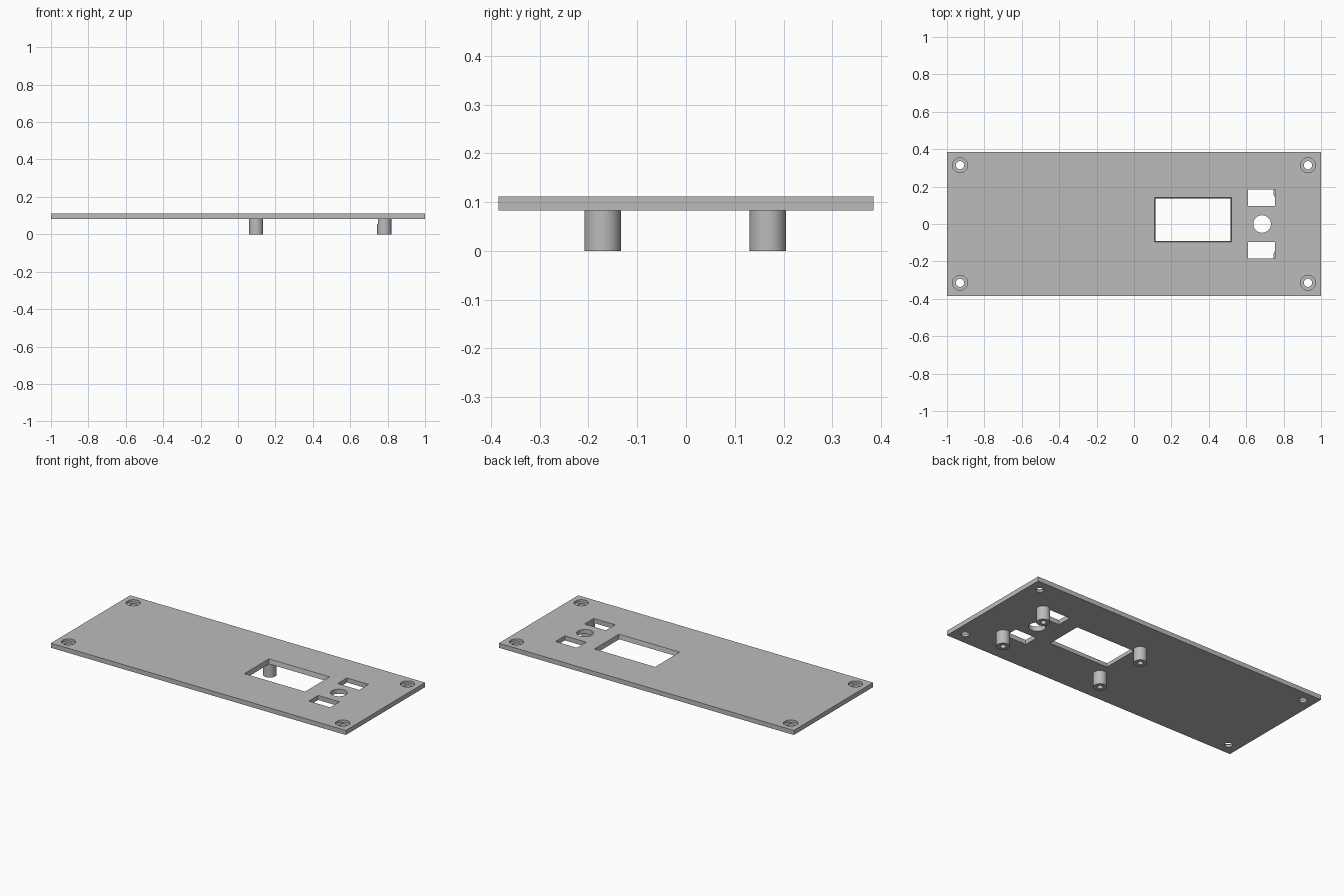
import bpy
import bmesh
from math import radians
from mathutils import Matrix

if "Cube" in bpy.data.objects:
    bpy.data.objects.remove(bpy.data.objects["Cube"], do_unlink=True)

PLATE_LOW, PLATE_TOP = 0.083, 0.111
ABOVE = 0.15

grey = bpy.data.materials.new("panel grey")
grey.use_nodes = True
grey.diffuse_color = (0.5, 0.5, 0.5, 1)
grey.node_tree.nodes["Principled BSDF"].inputs["Base Color"].default_value = (0.5, 0.5, 0.5, 1)


def finish(name, bm):
    mesh = bpy.data.meshes.new(name)
    bm.to_mesh(mesh)
    bm.free()
    mesh.materials.append(grey)
    obj = bpy.data.objects.new(name, mesh)
    bpy.context.collection.objects.link(obj)
    return obj


def box(name, x0, x1, y0, y1, z0, z1, draft=0):
    """Box between two corners; draft narrows its lower end."""
    bm = bmesh.new()
    bmesh.ops.create_cube(bm, size=1)
    for v in bm.verts:
        inset = draft if v.co.z < 0 else 0
        v.co.x = x0 + inset if v.co.x < 0 else x1 - inset
        v.co.y = y0 + inset if v.co.y < 0 else y1 - inset
        v.co.z = z0 if v.co.z < 0 else z1
    return finish(name, bm)


def cylinder(name, x, y, radius, z0, z1, sides=48):
    bm = bmesh.new()
    bmesh.ops.create_cone(bm, cap_ends=True, segments=sides, radius1=radius, radius2=radius,
                          depth=z1 - z0, matrix=Matrix.Translation((x, y, (z0 + z1) / 2)))
    return finish(name, bm)


def activate(obj):
    bpy.ops.object.select_all(action="DESELECT")
    obj.select_set(True)
    bpy.context.view_layer.objects.active = obj


def cut(obj, cutters):
    activate(obj)
    for cutter in cutters:
        cutter.hide_render = True
        mod = obj.modifiers.new("cut", "BOOLEAN")
        mod.operation = "DIFFERENCE"
        mod.solver = "EXACT"
        mod.object = cutter
        bpy.ops.object.modifier_apply(modifier=mod.name)
    bpy.ops.object.shade_smooth_by_angle(angle=radians(30))


# Face plate and its openings
plate = box("face_plate", -1, 1, -0.384, 0.384, PLATE_LOW, PLATE_TOP)
window = box("window_cutter", 0.11, 0.522, -0.096, 0.142, PLATE_LOW - 0.001, PLATE_TOP + 0.001, 0.006)
slots = [box("slot_cutter", 0.61, 0.755, y, y + 0.09, 0.055, ABOVE) for y in (-0.185, 0.095)]
button = cylinder("button_cutter", 0.685, 0, 0.047, 0.05, ABOVE)

# Counterbored screw holes in the corners
screws = []
for x in (-0.93, 0.93):
    for y in (-0.314, 0.314):
        screws.append(cylinder("counterbore_cutter", x, y, 0.04, 0.097, ABOVE))
        screws.append(cylinder("screw_cutter", x, y, 0.022, 0.05, ABOVE))
cut(plate, [window, button] + slots + screws)

# Hollow standoff posts underneath
bores = []
for side, x in (("right", 0.097), ("left", 0.782)):
    for end, y in (("front", -0.171), ("back", 0.168)):
        post = cylinder(f"{end}_{side}_post", x, y, 0.0375, 0, PLATE_LOW)
        bore = cylinder("bore_cutter", x, y, 0.016, -0.02, 0.065, 32)
        bores.append(bore)
        cut(post, [bore] + (slots if side == "left" else []))

# Discard the cutters
for cutter in [window, button] + slots + screws + bores:
    bpy.data.objects.remove(cutter, do_unlink=True)
